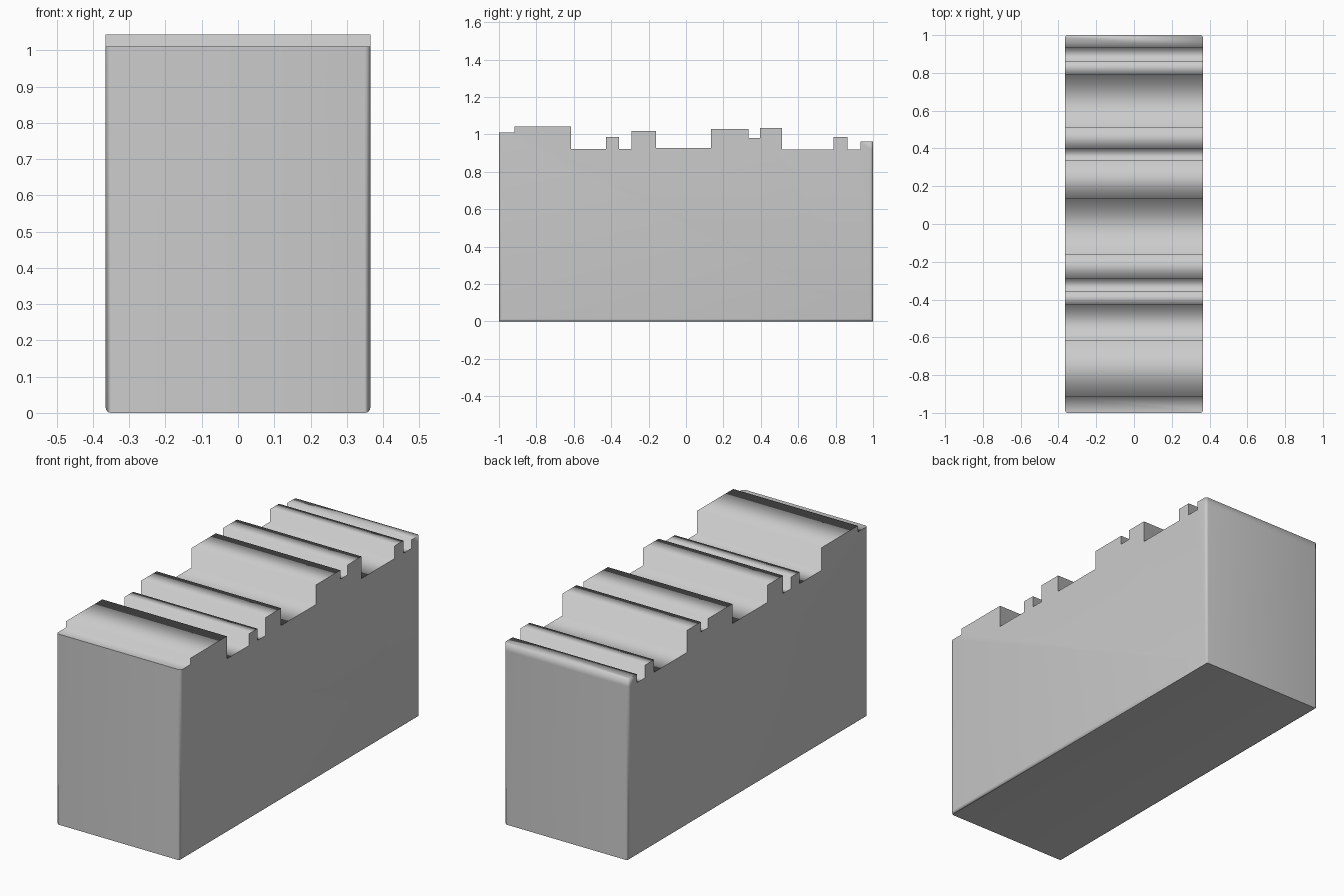
import bpy
import bmesh

cube = bpy.data.objects.get("Cube")
if cube:
    bpy.data.objects.remove(cube)

HALF_WIDTH = 0.365
CORNER = 0.015
LIP = 0.92  # height where the back lip begins

# Steps along the top: (y where the step ends, its height)
STEPS = [(-0.917, 1.01), (-0.615, 1.043), (-0.428, 0.923), (-0.358, 0.985),
         (-0.292, 0.923), (-0.16, 1.018), (0.133, 0.926), (0.335, 1.03),
         (0.396, 0.982), (0.513, 1.035), (0.788, 0.918), (0.864, 0.985),
         (0.932, 0.918), (1.0, 0.963)]

# Flat grey finish
grey = bpy.data.materials.new("plain_grey")
grey.use_nodes = True
colour = (0.6, 0.6, 0.6, 1)
grey.diffuse_color = colour
grey.node_tree.nodes["Principled BSDF"].inputs["Base Color"].default_value = colour

# Side profile: up the front, along the steps, down the back
profile = [(-1, 0)]
start = -1
for end, height in STEPS:
    profile += [(start, height), (end, height)]
    start = end
profile += [(1, LIP), (1, 0)]

# Extrude the profile across the width
bm = bmesh.new()
outline = [bm.verts.new((-HALF_WIDTH, y, z)) for y, z in profile]
side = bm.faces.new(outline)
result = bmesh.ops.extrude_face_region(bm, geom=[side], use_keep_orig=True)
moved = [g for g in result["geom"] if isinstance(g, bmesh.types.BMVert)]
bmesh.ops.translate(bm, vec=(2 * HALF_WIDTH, 0, 0), verts=moved)
bmesh.ops.recalc_face_normals(bm, faces=bm.faces)

# Round the four upright corners
upright = [e for e in bm.edges
           if all(abs(v.co.y) > 0.999 for v in e.verts)
           and abs(e.verts[0].co.x - e.verts[1].co.x) < 1e-5]
bmesh.ops.bevel(bm, geom=upright, offset=CORNER, offset_type="OFFSET",
                segments=4, profile=0.5, affect="EDGES")
bm.normal_update()


def region(face):
    """Sort a face into base, outer wall or stepped top."""
    centre = face.calc_center_median()
    if face.normal.z < -0.9:
        return "base"
    if abs(centre.x) > HALF_WIDTH - CORNER or abs(centre.y) > 1 - CORNER:
        return "wall"
    return "steps"


# Shade smoothly inside each region, crisply between regions
for face in bm.faces:
    face.smooth = True
for edge in bm.edges:
    kinds = {region(f) for f in edge.link_faces}
    back_lip = all(v.co.y > 1 - 1.1 * CORNER and v.co.z > LIP for v in edge.verts)
    edge.smooth = len(kinds) == 1 or back_lip

mesh = bpy.data.meshes.new("stepped_block")
bm.to_mesh(mesh)
bm.free()
mesh.materials.append(grey)
block = bpy.data.objects.new("stepped_block", mesh)
bpy.context.collection.objects.link(block)
